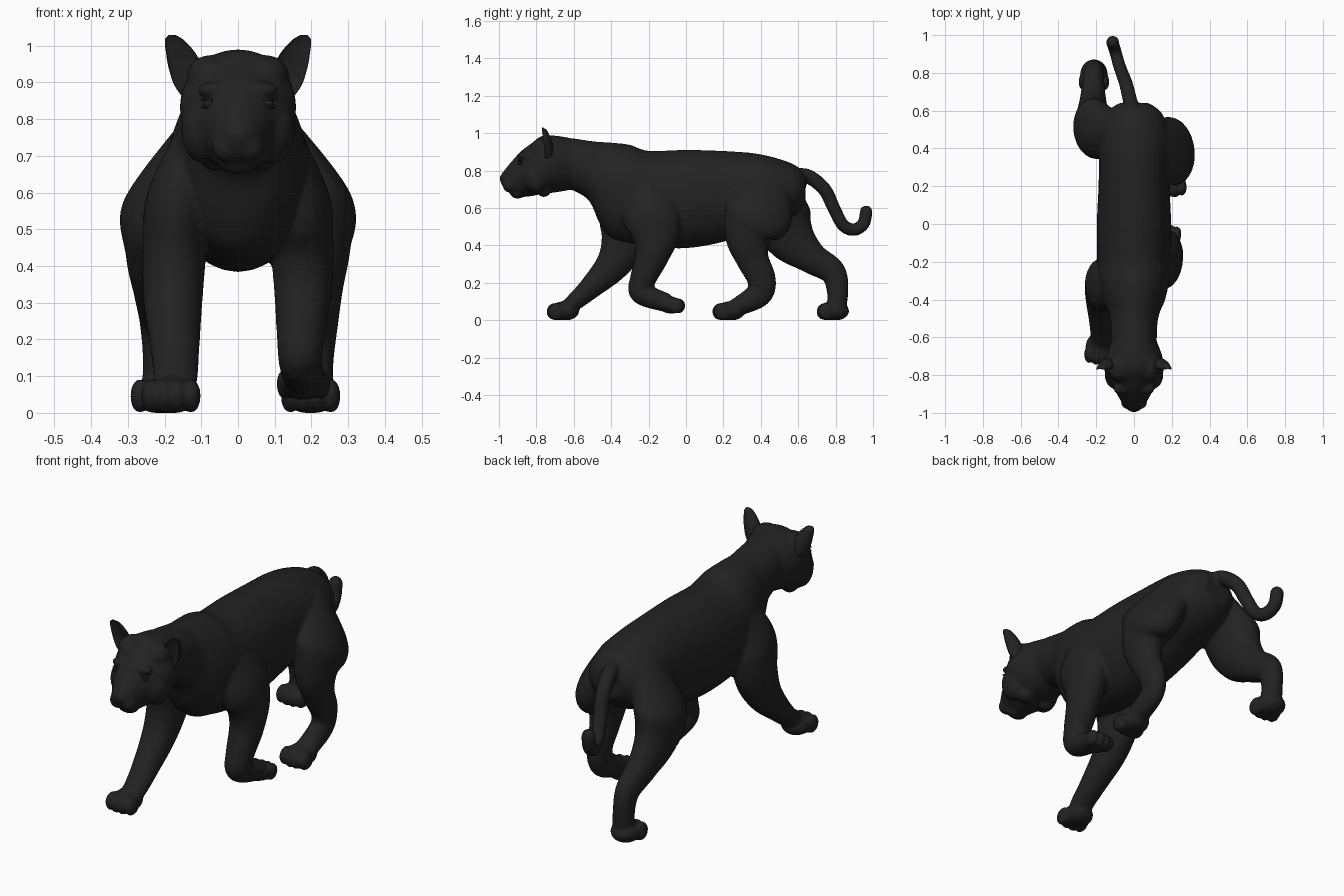
import bpy, bmesh, math
from mathutils import Matrix, Vector

if "Cube" in bpy.data.objects:
    bpy.data.objects.remove(bpy.data.objects["Cube"], do_unlink=True)

fur = bpy.data.materials.new("black_fur")
fur.use_nodes = True
fur.diffuse_color = (0.016, 0.016, 0.016, 1)
fur.node_tree.nodes["Principled BSDF"].inputs["Base Color"].default_value = fur.diffuse_color

UNIT = 0.01  # sizes below are in hundredths


def spline(stations, steps=6):
    """Catmull-Rom interpolation through stations (x, y, z, side radius, depth radius)."""
    pts = [Vector(station) * UNIT for station in stations]
    last = len(pts) - 1
    out = []
    for i in range(last):
        a, b, c, d = (pts[min(max(i + k, 0), last)] for k in (-1, 0, 1, 2))
        for step in range(steps):
            t = step / steps
            out.append(b + (c - a) * t / 2 + (a - b * 2.5 + c * 2 - d / 2) * t ** 2
                       + (b * 3 - a - c * 3 + d) * t ** 3 / 2)
    return out + [pts[last]]


def tube(bm, stations, sides=24, cup=False, upright=False):
    """Loft elliptical rings along a path; cup folds the front half inward."""
    path = spline(stations)
    rings = []
    for i, p in enumerate(path):
        along = path[min(i + 1, len(path) - 1)] - path[max(i - 1, 0)]
        normal = Vector((0, -along[2], along[1])).normalized()
        if upright:
            normal = Vector((0, 0, 1))
        ring = []
        for k in range(sides):
            angle = math.tau * k / sides
            depth = math.sin(angle)
            if cup and depth > 0:
                depth *= -0.3
            side = Vector((p[3] * math.cos(angle), 0, 0))
            ring.append(bm.verts.new(Vector(p[:3]) + side + normal * p[4] * depth))
        rings.append(ring)
    for lower, upper in zip(rings, rings[1:]):
        for k in range(sides):
            n = (k + 1) % sides
            bm.faces.new((lower[k], lower[n], upper[n], upper[k]))
    bm.faces.new(rings[0])
    bm.faces.new(rings[-1])


def ball(bm, loc, size, base=Matrix()):
    place = Matrix.Translation(Vector(loc) * UNIT)
    stretch = Matrix.Diagonal((*(Vector(size) * UNIT), 1))
    bmesh.ops.create_uvsphere(bm, u_segments=20, v_segments=14, radius=1,
                              matrix=base @ place @ stretch)


def pair(bm, loc, size):
    for sign in (-1, 1):
        ball(bm, (sign * loc[0], *loc[1:]), size)


def finish(bm, name, voxel=0.0):
    """Rest on the ground, then make a smooth object, fused when a voxel size is given."""
    for v in bm.verts:
        v.co.z = max(v.co.z, 0)
    bmesh.ops.recalc_face_normals(bm, faces=bm.faces)
    for face in bm.faces:
        face.smooth = True
    mesh = bpy.data.meshes.new(name)
    bm.to_mesh(mesh)
    bm.free()
    mesh.materials.append(fur)
    ob = bpy.data.objects.new(name, mesh)
    bpy.context.collection.objects.link(ob)
    if voxel:
        fuse = ob.modifiers.new("fuse", 'REMESH')
        fuse.mode = 'VOXEL'
        fuse.voxel_size = voxel
        fuse.use_smooth_shade = True
        soften = ob.modifiers.new("soften", 'SMOOTH')
        soften.factor = 0.5
        soften.iterations = 7


def leg(bm, sign, profile, path, foot, pitch=0.0, scale=1.0):
    """Profile gives (x, side radius) and path gives (y, z, depth radius) down the leg."""
    tube(bm, [(sign * x, y, z, rx, r) for (x, rx), (y, z, r) in zip(profile, path)])
    # Broad paw with four toes
    base = (Matrix.Translation(Vector(foot) * UNIT) @ Matrix.Rotation(pitch, 4, 'X')
            @ Matrix.Scale(scale, 4))
    ball(bm, (0, 1, 0.3), (7.4, 8, 5.2), base)
    for toe in (-1.5, -0.5, 0.5, 1.5):
        ball(bm, (toe * 3.7, abs(toe) - 4.6, 0), (2.6, 4.6, 4.7), base)


# Torso and neck: y, centre z, half width, half height
body = bmesh.new()
torso = [(-72, 85, 11, 12.5), (-62, 83.7, 12, 13.7), (-52, 80, 12.5, 16), (-46, 73.3, 14, 22),
         (-40, 69.5, 16.5, 25.5), (-30, 67.5, 18.7, 26.3), (-20, 65, 19.5, 25.6),
         (0, 64.8, 19.7, 26.3), (20, 66.2, 18.8, 24.3), (37, 68.5, 18.5, 20.7),
         (50, 69, 18, 17.2), (59, 69.5, 14.5, 13), (64, 70, 8, 7.5)]
tube(body, [(0, *s) for s in torso], sides=32, upright=True)

# Head with crown, muzzle, cheeks, jowls, brows, chin and nose
skull = [(-99, 75.5, 2.6, 2.2), (-97, 75.3, 4.8, 5), (-93, 76.2, 7.4, 9), (-88, 78.3, 10.2, 12.3),
         (-83, 80.3, 13.6, 14), (-77, 83, 15.8, 15.6), (-70, 83.5, 15, 15.2),
         (-62, 83.5, 12, 13.8), (-55, 83, 9, 11)]
tube(body, [(0, *s) for s in skull], sides=32, upright=True)
pair(body, (7.5, -76, 91.5), (6.5, 7.5, 6))
pair(body, (3, -94.3, 72.3), (4, 3.8, 4))
pair(body, (9.5, -80, 77), (6, 7.5, 9))
pair(body, (6.2, -76, 70), (4.5, 4, 4.2))
pair(body, (6.6, -87, 88), (4.5, 3, 2.2))
ball(body, (0, -90, 68), (5.5, 4, 3))
ball(body, (0, -97.8, 75.7), (3.2, 2, 1.8))

# Legs in mid stride, the front left one lifted with its sole turned up
front = [(9, 6), (16, 8.7), (17.3, 8.7), (17.7, 8), (17.2, 6.7), (17, 6), (18, 5.7)]
hind = [(8, 7), (20, 11.1), (21.7, 9), (21.7, 6.8), (21.5, 5.5), (21, 5), (20.5, 5.7)]
leg(body, -1, front,
    [(-27, 80, 9), (-32, 60, 14), (-32.5, 44, 13), (-39, 30, 9.3), (-51, 17.5, 6.2),
     (-60, 9.5, 4.7), (-65, 5.5, 4)], (-18.3, -66, 4.6))
leg(body, 1, front,
    [(-25, 80, 9), (-20, 60, 15), (-16.5, 47, 13.5), (-18, 35, 9.3), (-23, 22, 7),
     (-23.5, 14.5, 6.3), (-10, 9.2, 5)], (17.8, -8, 8.4), pitch=math.pi - 0.2, scale=0.9)
leg(body, 1, hind,
    [(47, 80, 8), (39, 58, 18.5), (33.5, 45, 13), (35.5, 33, 8.9), (40.3, 22, 7.7),
     (38.5, 13.5, 7), (25, 6, 4.5)], (19.8, 22.6, 4.6))
leg(body, -1, hind,
    [(48, 80, 8), (50, 58, 16), (56, 44, 13.5), (67, 33.5, 8.7), (78.3, 26, 7),
     (81, 16, 5.8), (80.5, 5, 5)], (-21.2, 78.3, 4.6))

# Hooked tail with a rounded tip
tail = [(0, 56, 77, 4), (-2, 65, 77, 3.9), (-4.2, 74, 70, 3.7), (-6, 79, 60, 3.5),
        (-7.8, 84, 50.8, 3.4), (-9.5, 90, 48.4, 3.4), (-11, 95, 51.8, 3.4), (-11.3, 96.3, 58, 3.4)]
tube(body, [(*s, s[-1]) for s in tail])
ball(body, tail[-1][:3], (3.4, 3.4, 3.4))
finish(body, "body", 0.008)

ear = [(11.5, -75, 84, 2, 3), (13.2, -75.5, 89, 4, 4.5), (14.3, -76, 94, 4.6, 4.6),
       (15.6, -76.5, 98, 4, 3.7), (17.3, -77, 101.5, 2.6, 2.5), (18, -77, 103, 0.8, 0.8)]
for sign, side in ((1, "left"), (-1, "right")):
    # Eye between two lids
    bm = bmesh.new()
    ball(bm, (sign * 7.6, -88.6, 84.3), (2, 1.2, 1.2))
    for lift in (-1, 1):
        ball(bm, (sign * 7.6, -88.4, 84.3 + lift), (2.7, 1.3, 0.5))
    finish(bm, side + "_eye")

    # Cupped ear
    bm = bmesh.new()
    tube(bm, [(sign * x, *rest) for x, *rest in ear], cup=True)
    finish(bm, side + "_ear")
